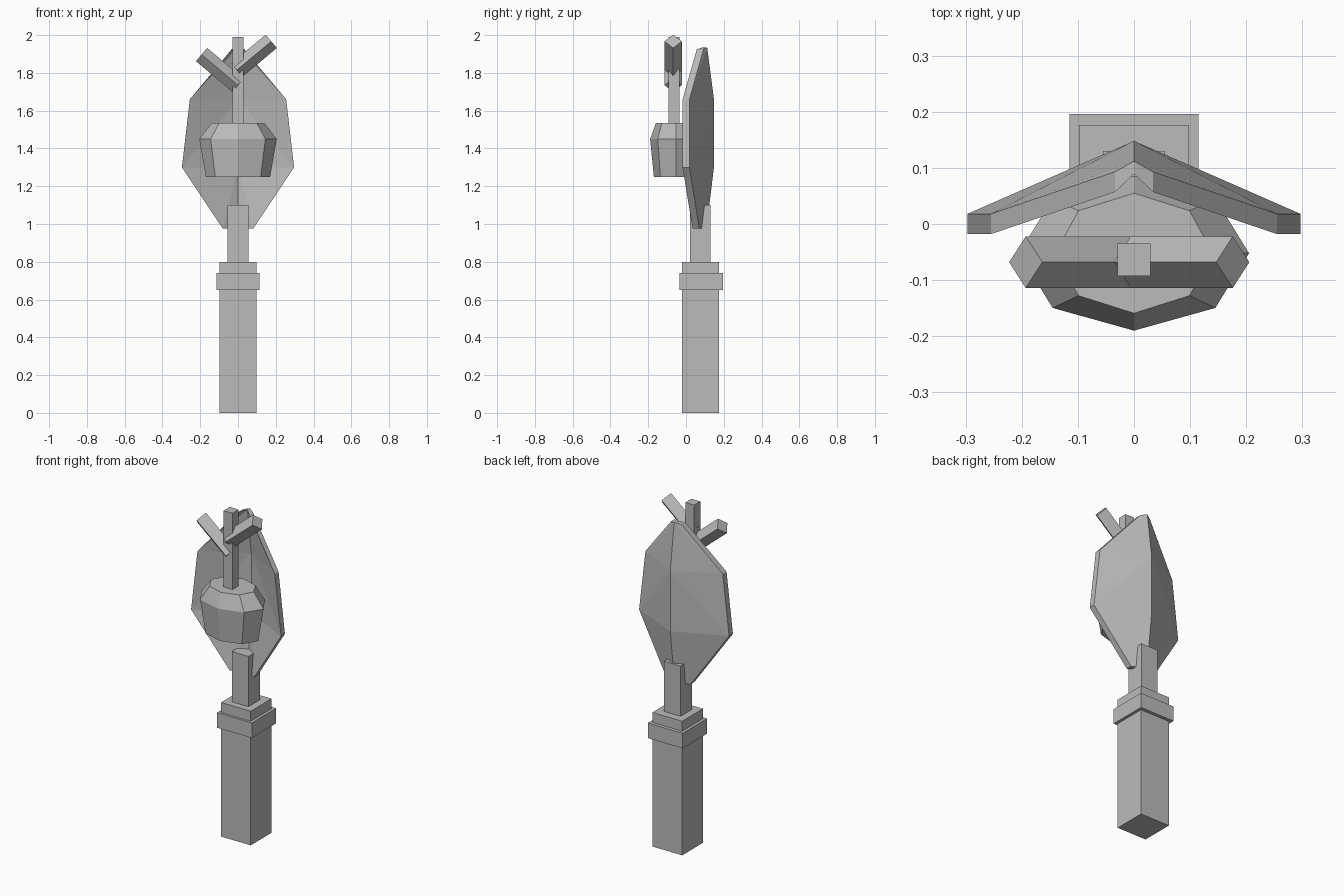
import bpy
import bmesh
from mathutils import Vector

cube = bpy.data.objects.get("Cube")
if cube:
    bpy.data.objects.remove(cube, do_unlink=True)

# Single plain grey material
grey = bpy.data.materials.new("plain_grey")
grey.use_nodes = True
grey.diffuse_color = (0.5, 0.5, 0.5, 1)
grey.node_tree.nodes["Principled BSDF"].inputs["Base Color"].default_value = (0.5, 0.5, 0.5, 1)


def finish(name, bm):
    bmesh.ops.recalc_face_normals(bm, faces=bm.faces)
    mesh = bpy.data.meshes.new(name)
    bm.to_mesh(mesh)
    bm.free()
    mesh.materials.append(grey)
    obj = bpy.data.objects.new(name, mesh)
    bpy.context.collection.objects.link(obj)
    return obj


def box(name, half, y, z0, z1):
    """Square upright block centred on x = 0."""
    bm = bmesh.new()
    bmesh.ops.create_cube(bm, size=1)
    for v in bm.verts:
        v.co = Vector((v.co.x * 2 * half, y + v.co.y * 2 * half,
                       z0 + (v.co.z + 0.5) * (z1 - z0)))
    return finish(name, bm)


def diamond_bar(name, start, end, radius):
    """Square bar standing on its edge, running from start to end."""
    start, end = Vector(start), Vector(end)
    depth = Vector((0, radius, 0))
    side = (end - start).normalized().cross(Vector((0, 1, 0))) * radius
    bm = bmesh.new()
    rings = [[bm.verts.new(p + o) for o in (depth, side, -depth, -side)]
             for p in (start, end)]
    for ring in rings:
        bm.faces.new(ring)
    for i in range(4):
        j = (i + 1) % 4
        bm.faces.new((rings[0][i], rings[0][j], rings[1][j], rings[1][i]))
    return finish(name, bm)


# Handle with collar and neck
box("handle", 0.098, 0.078, 0, 0.80)
box("collar", 0.115, 0.081, 0.65, 0.74)
box("neck", 0.055, 0.075, 0.78, 1.10)

# Folded leaf-shaped blade: half width, height, rim y, ridge y
rows = [(0.034, 1.925, 0.057, 0.089),
        (0.255, 1.66, -0.018, 0.125),
        (0.297, 1.30, -0.018, 0.125),
        (0.08, 0.975, 0.035, 0.085)]
bm = bmesh.new()
grid = {}
for r, (w, z, rim, ridge) in enumerate(rows):
    for s in (-1, 0, 1):
        y = rim if s else ridge
        thick = 0.036 if s else 0.023
        tip = 0.01 if r == 0 and s == 0 else 0
        for b in (0, 1):
            grid[r, s, b] = bm.verts.new((s * w, y + b * thick, z + tip))
last = len(rows) - 1
for s in (-1, 1):
    for r in range(last):
        for b in (0, 1):
            bm.faces.new((grid[r, s, b], grid[r, 0, b], grid[r + 1, s, b]))
            bm.faces.new((grid[r, 0, b], grid[r + 1, 0, b], grid[r + 1, s, b]))
        bm.faces.new((grid[r, s, 0], grid[r, s, 1], grid[r + 1, s, 1], grid[r + 1, s, 0]))
    for r in (0, last):
        bm.faces.new((grid[r, s, 0], grid[r, s, 1], grid[r, 0, 1], grid[r, 0, 0]))
finish("blade", bm)

# Eight-sided bulb: lofted from flattened rings
bm = bmesh.new()
bmesh.ops.create_circle(bm, segments=8, radius=1, cap_ends=True)
face = bm.faces[:][0]
previous = list(face.verts)
base = [v.co.copy() for v in previous]
profile = [(0.17, 0.118, 1.25), (0.205, 0.138, 1.45), (0.14, 0.107, 1.535)]


def place(verts, rx, ry, z):
    for v, c in zip(verts, base):
        v.co = Vector((c.x * rx, c.y * ry - 0.052, z))


place(previous, *profile[0])
for level in profile[1:]:
    ring = [bm.verts.new() for _ in base]
    place(ring, *level)
    for i in range(8):
        j = (i + 1) % 8
        bm.faces.new((previous[i], previous[j], ring[j], ring[i]))
    previous = ring
bm.faces.new(previous)
finish("bulb", bm)

# Stalk and two slanted branches
box("stalk", 0.029, -0.064, 1.50, 1.99)
diamond_bar("right_branch", (0, -0.068, 1.735), (-0.193, -0.068, 1.897), 0.046)
diamond_bar("left_branch", (-0.006, -0.068, 1.815), (0.176, -0.068, 1.967), 0.046)
